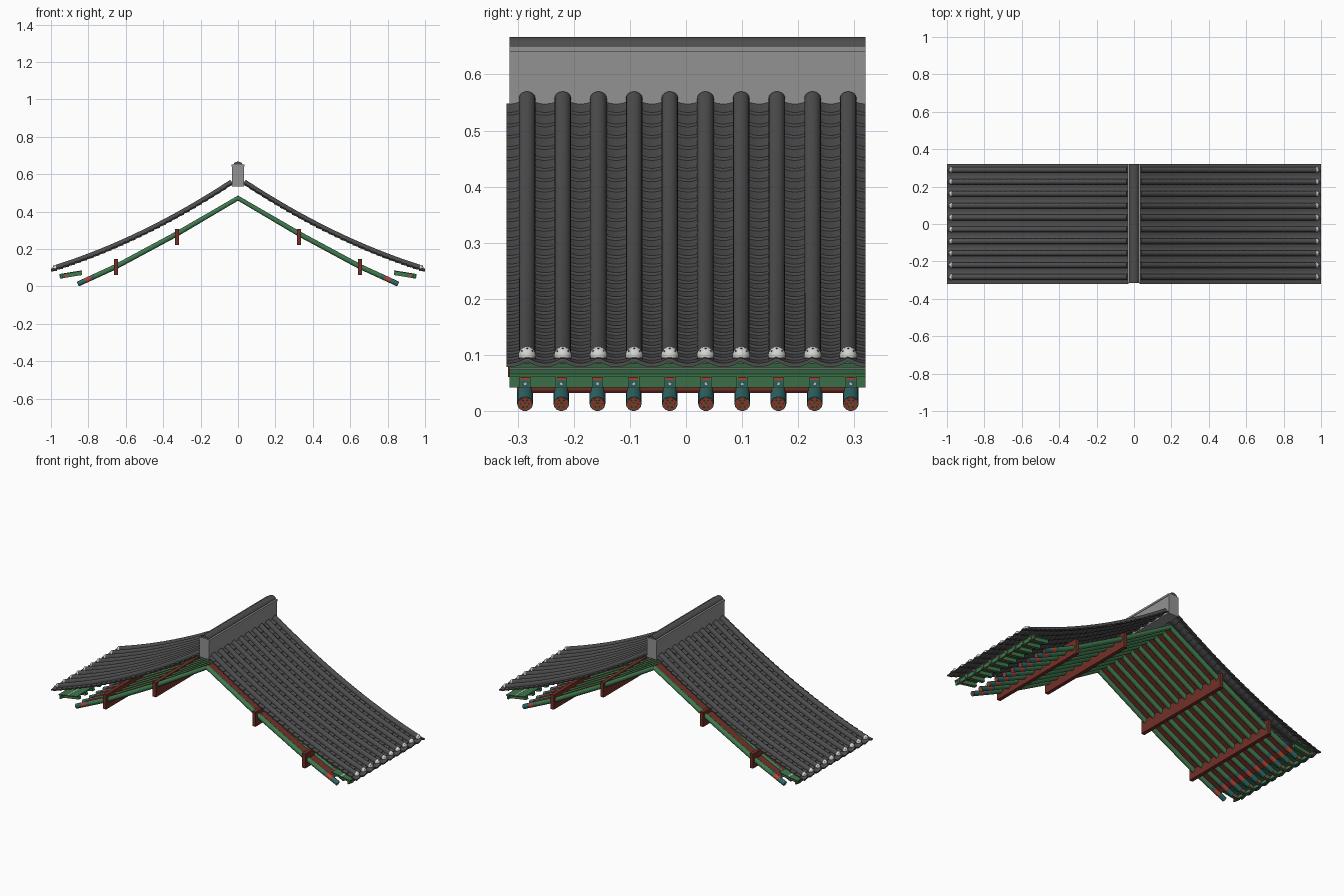
import bpy, bmesh, math
from mathutils import Vector, Matrix

if "Cube" in bpy.data.objects:
    bpy.data.objects.remove(bpy.data.objects["Cube"])

# ---------- flat colours ----------
COLOURS = [("tile_dark_grey", (0.075, 0.075, 0.078)), ("plaster_grey", (0.29, 0.29, 0.29)),
           ("beam_green", (0.05, 0.19, 0.075)), ("wood_red_brown", (0.17, 0.03, 0.022)),
           ("paint_teal", (0.03, 0.13, 0.13)), ("paint_orange_red", (0.45, 0.06, 0.03)),
           ("cap_white", (0.65, 0.65, 0.63))]
TILE, PLASTER, GREEN, RED, TEAL, ORANGE, WHITE = range(7)
MATS = []
for name, rgb in COLOURS:
    m = bpy.data.materials.new(name)
    m.diffuse_color = (*rgb, 1)
    m.use_nodes = True
    m.node_tree.nodes["Principled BSDF"].inputs["Base Color"].default_value = m.diffuse_color
    MATS.append(m)


# ---------- helpers ----------
def sweep(bm, profile, path, mat, y=0.0, upright=False):
    """Sweep a closed (y, normal) profile along an (x, z) path; mat is an index or a rule of x."""
    rings = []
    pts = [Vector(p) for p in path]
    for i, p in enumerate(pts):
        t = (pts[min(i + 1, len(pts) - 1)] - pts[max(i - 1, 0)]).normalized()
        n = Vector((0, 1)) if upright or p.x == 0 else Vector((-t.y, t.x))
        rings.append([bm.verts.new((p.x + n.x * b, y + a, p.y + n.y * b)) for a, b in profile])
    pick = mat if callable(mat) else (lambda x: mat)
    k = len(profile)
    for i in range(len(rings) - 1):
        idx = pick((pts[i].x + pts[i + 1].x) / 2)
        for j in range(k):
            q = (j + 1) % k
            f = bm.faces.new((rings[i][j], rings[i][q], rings[i + 1][q], rings[i + 1][j]))
            f.material_index = idx
    for ring, x in ((rings[0], pts[0].x), (rings[-1], pts[-1].x)):
        bm.faces.new(ring).material_index = pick(x)


def finish(bm, name, mirror=True, smooth=True):
    bmesh.ops.recalc_face_normals(bm, faces=bm.faces)
    me = bpy.data.meshes.new(name)
    bm.to_mesh(me)
    bm.free()
    for m in MATS:
        me.materials.append(m)
    ob = bpy.data.objects.new(name, me)
    bpy.context.collection.objects.link(ob)
    if smooth:
        bpy.ops.object.select_all(action='DESELECT')
        ob.select_set(True)
        bpy.context.view_layer.objects.active = ob
        bpy.ops.object.shade_smooth_by_angle(angle=math.radians(40))
    if mirror:
        mod = ob.modifiers.new("other_slope", 'MIRROR')
        mod.use_axis = (True, False, False)
        mod.use_mirror_merge = False
    return ob


def rect(w, h, a=0.0, b=0.0):
    return [(a - w / 2, b - h / 2), (a + w / 2, b - h / 2), (a + w / 2, b + h / 2), (a - w / 2, b + h / 2)]


def circle(r, n, a=0.0, b=0.0):
    return [(a + r * math.cos(2 * math.pi * i / n), b + r * math.sin(2 * math.pi * i / n)) for i in range(n)]


def roof_z(x):
    u = x - 0.035
    return 0.556 - 0.655 * u + 0.18 * u * u


STEP = 0.0636
COVER_Y = [0.003 + STEP * (i - 4.5) for i in range(10)]
RAFTER_Y = [0.0035 + 0.0645 * (i - 4.5) for i in range(10)]

# ---------- pan tiles: scalloped sheet with overlapping steps ----------
ys = [-0.32 + 0.64 * i / 80 for i in range(81)]


def scallop(y):
    f = ((y - COVER_Y[0]) / STEP) % 1.0
    return -0.011 * (1 - (2 * f - 1) ** 2)


profile = [(y, scallop(y)) for y in ys] + [(y, scallop(y) - 0.007) for y in reversed(ys)]
path = []
ROWS = 30
for i in range(ROWS):
    xa, xb = 0.03 + 0.97 * i / ROWS, 0.03 + 0.97 * (i + 1) / ROWS
    path += [(xa, roof_z(xa)), (xb, roof_z(xb) + 0.005)]
bm = bmesh.new()
sweep(bm, profile, path, TILE, upright=True)
finish(bm, "pan_tiles", smooth=False)

# ---------- round cover tiles ----------
bm = bmesh.new()
half = [(0.0148 * math.cos(math.pi * i / 8), 0.0148 * math.sin(math.pi * i / 8)) for i in range(9)]
half = [(0.0148, -0.007)] + half + [(-0.0148, -0.007)]
path = [(x, roof_z(x)) for x in [0.033 + 0.947 * i / 16 for i in range(17)]]
for y in COVER_Y:
    sweep(bm, half, path, TILE, y)
finish(bm, "cover_tiles")

# ---------- white eave caps with little dark studs ----------
bm = bmesh.new()
for y in COVER_Y:
    c = Vector((0.976, y, roof_z(0.976)))
    bmesh.ops.create_uvsphere(bm, u_segments=14, v_segments=8, radius=0.0158, matrix=Matrix.Translation(c))
for f in bm.faces:
    f.material_index = WHITE
low = roof_z(0.976) - 0.004
bmesh.ops.bisect_plane(bm, geom=bm.verts[:] + bm.edges[:] + bm.faces[:], plane_co=(0, 0, low),
                       plane_no=(0, 0, -1), clear_outer=True)
bmesh.ops.holes_fill(bm, edges=[e for e in bm.edges if e.is_boundary])
for f in bm.faces:
    f.material_index = WHITE
for y in COVER_Y:
    for ang in (-50, 0, 50):
        d = Vector((0.6, 0.8 * math.sin(math.radians(ang)), 0.8 * math.cos(math.radians(ang))))
        bmesh.ops.create_icosphere(bm, subdivisions=1, radius=0.0017,
                                   matrix=Matrix.Translation(Vector((0.976, y, roof_z(0.976))) + d * 0.0155))
finish(bm, "eave_caps")

# ---------- ridge wall, moulding and dark ridge roll ----------


def along_y(name, outline, y0, y1, mat, mirror=False):
    """Extrude an (x, z) outline along y."""
    b = bmesh.new()
    f = b.faces.new([b.verts.new((x, y0, z)) for x, z in outline])
    r = bmesh.ops.extrude_face_region(b, geom=[f])
    bmesh.ops.translate(b, vec=(0, y1 - y0, 0), verts=[v for v in r["geom"] if isinstance(v, bmesh.types.BMVert)])
    for f in b.faces:
        f.material_index = mat
    return finish(b, name, mirror)


along_y("ridge_wall", rect(0.064, 0.105, 0, 0.5875), -0.315, 0.32, PLASTER)
along_y("ridge_moulding", rect(0.07, 0.011, 0, 0.6455), -0.315, 0.32, PLASTER)
roll = [(0.024 * math.cos(math.pi * i / 10), 0.65 + 0.017 * math.sin(math.pi * i / 10)) for i in range(11)]
along_y("ridge_roll", roll, -0.315, 0.32, TILE)

# ---------- round rafters with painted ends ----------
END = Vector((0.855, 0.013))
spine = [(0, 0.472), (0.33, 0.279), (0.65, 0.107)]
slope = (END - Vector(spine[2])).normalized()


def on_tail(x):
    return (x, 0.107 + (x - 0.65) * slope.y / slope.x)


def rafter_paint(x):
    if x < 0.765:
        return GREEN
    return TEAL if x < 0.785 or x > 0.815 else ORANGE


bm = bmesh.new()
path = spine + [on_tail(x) for x in (0.765, 0.785, 0.815)] + [tuple(END)]
for y in RAFTER_Y:
    sweep(bm, circle(0.014, 14), path, rafter_paint, y)
finish(bm, "rafters")

# flower discs on the rafter ends
bm = bmesh.new()
face = [tuple(END - slope * 0.001), tuple(END + slope * 0.001)]
dots = [tuple(END), tuple(END + slope * 0.002)]
for y in RAFTER_Y:
    sweep(bm, circle(0.0122, 14), face, ORANGE, y)
    sweep(bm, circle(0.003, 8), dots, GREEN, y)
    for a, b in circle(0.0075, 6):
        sweep(bm, circle(0.0016, 6, a, b), dots, TEAL, y)
finish(bm, "rafter_end_discs")

# ---------- red ceiling boards resting between the rafters ----------
bm = bmesh.new()
sweep(bm, rect(0.57, 0.004, 0.0035, 0.006), spine + [on_tail(0.82)], RED)
finish(bm, "ceiling_boards", smooth=False)

# ---------- purlins ----------
for name, x, z in (("upper_purlin", 0.326, 0.263), ("lower_purlin", 0.652, 0.104)):
    along_y(name, rect(0.021, 0.086, x, z), -0.317, 0.32, RED, mirror=True)

# ---------- flying rafters, eave board and fascia ----------
A, B = Vector((0.835, 0.071)), Vector((0.952, 0.052))
d = (B - A).normalized()


def fly_paint(x):
    return GREEN if x < 0.915 else (ORANGE if x < 0.928 else TEAL if x < 0.94 else GREEN)


bm = bmesh.new()
path = [tuple(A.lerp(B, t)) for t in (0, 0.69, 0.79, 0.9, 1)]
tip = [tuple(B - d * 0.001), tuple(B + d * 0.001)]
for y in RAFTER_Y:
    sweep(bm, rect(0.02, 0.021), path, fly_paint, y)
    sweep(bm, rect(0.016, 0.011, 0, -0.003), tip, TEAL, y)
    sweep(bm, rect(0.016, 0.005, 0, 0.006), tip, ORANGE, y)
    sweep(bm, circle(0.0025, 8, 0, -0.003), [tuple(B), tuple(B + d * 0.002)], WHITE, y)
finish(bm, "flying_rafters", smooth=False)

bm = bmesh.new()
sweep(bm, rect(0.635, 0.005, 0.0025, 0.012), [tuple(A - d * 0.003), tuple(B)], GREEN)
sweep(bm, rect(0.635, 0.022, 0.0025, 0), [tuple(B - d * 0.014), tuple(B - d * 0.004)], GREEN)
sweep(bm, rect(0.635, 0.001, 0.0025, 0.0148), [tuple(A.lerp(B, 0.45)), tuple(A.lerp(B, 0.52))], WHITE)
finish(bm, "eave_board", smooth=False)
